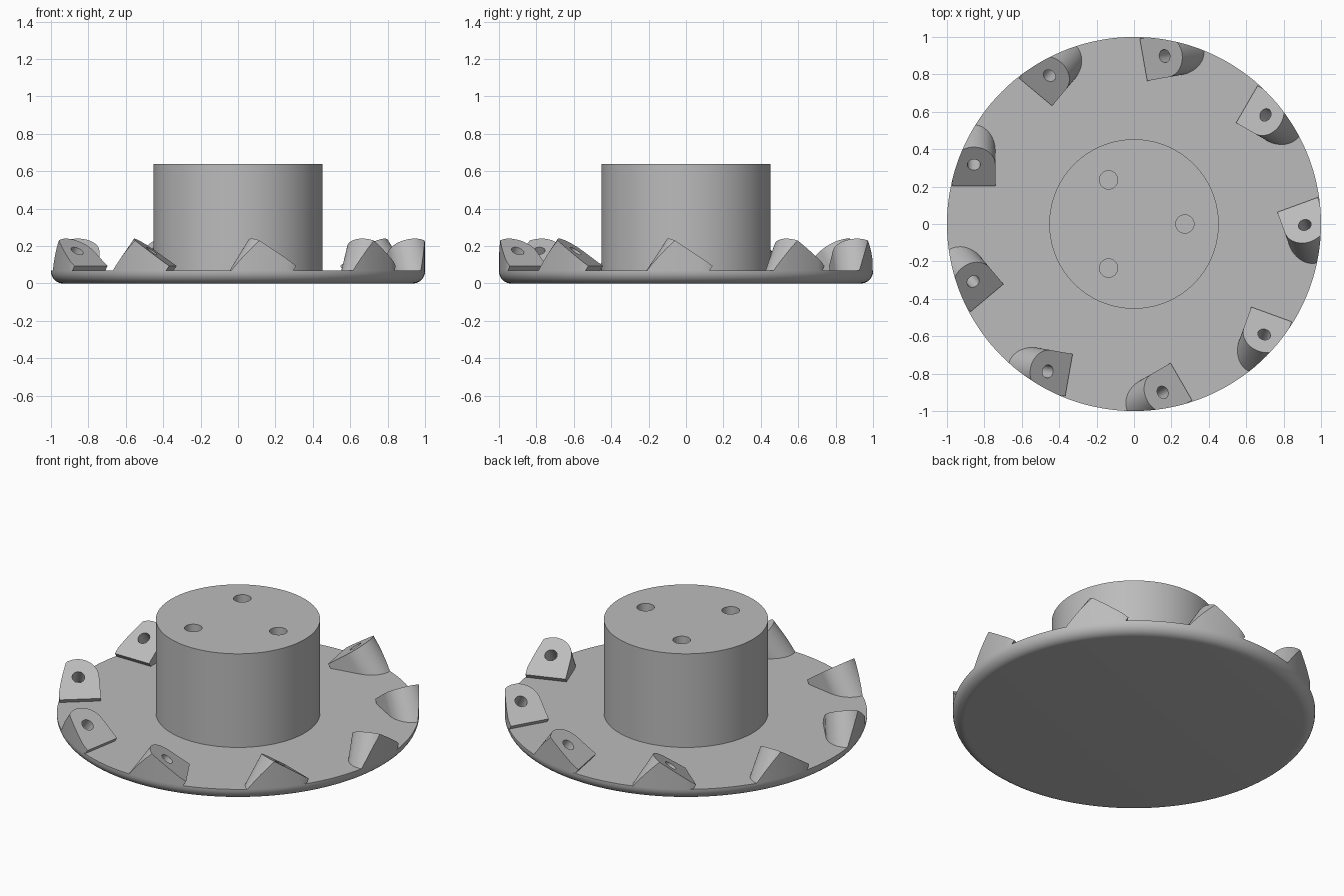
import bpy, bmesh
from math import sin, cos, pi, radians
from mathutils import Matrix, Vector

if "Cube" in bpy.data.objects:
    bpy.data.objects.remove(bpy.data.objects["Cube"])

SEGS = 144
LUGS = 9
DISC_TOP = 0.07
HUB_TOP = 0.64

grey = bpy.data.materials.new("machined grey")
grey.use_nodes = True
colour = (0.5, 0.5, 0.5, 1)
grey.diffuse_color = colour
grey.node_tree.nodes["Principled BSDF"].inputs["Base Color"].default_value = colour


def make_object(name, bm):
    bmesh.ops.recalc_face_normals(bm, faces=bm.faces)
    mesh = bpy.data.meshes.new(name)
    bm.to_mesh(mesh)
    bm.free()
    mesh.materials.append(grey)
    obj = bpy.data.objects.new(name, mesh)
    bpy.context.collection.objects.link(obj)
    return obj


def activate(obj):
    bpy.ops.object.select_all(action='DESELECT')
    obj.select_set(True)
    bpy.context.view_layer.objects.active = obj


def cylinder(name, radius, low, high, segs, frame=Matrix()):
    bm = bmesh.new()
    bmesh.ops.create_cone(bm, cap_ends=True, segments=segs, radius1=radius, radius2=radius,
                          depth=high - low,
                          matrix=frame @ Matrix.Translation((0, 0, (low + high) / 2)))
    return make_object(name, bm)


def cut(obj, cutter, operation):
    cutter.hide_render = True
    activate(obj)
    mod = obj.modifiers.new("cut", 'BOOLEAN')
    mod.operation = operation
    mod.solver = 'EXACT'
    mod.object = cutter
    bpy.ops.object.modifier_apply(modifier=mod.name)
    bpy.data.objects.remove(cutter)


def smooth(obj):
    activate(obj)
    bpy.ops.object.shade_smooth_by_angle(angle=radians(30))


# Flanged disc with rounded lower rim and central hub, turned from one profile
fillet = 0.065
profile = [(0, 0)]
for i in range(9):
    a = i / 8 * pi / 2
    profile.append((1 - fillet + fillet * sin(a), fillet - fillet * cos(a)))
profile += [(1, DISC_TOP), (0.453, DISC_TOP), (0.453, HUB_TOP), (0, HUB_TOP)]
bm = bmesh.new()
verts = [bm.verts.new((r, 0, z)) for r, z in profile]
edges = [bm.edges.new(pair) for pair in zip(verts, verts[1:])]
bmesh.ops.spin(bm, geom=verts + edges, cent=(0, 0, 0), axis=(0, 0, 1),
               angle=2 * pi, steps=SEGS, use_duplicate=False)
bmesh.ops.remove_doubles(bm, verts=bm.verts, dist=0.0001)
body = make_object("disc_and_hub", bm)

# Three blind bolt holes in the hub
for i in range(3):
    frame = Matrix.Rotation(i * 2 * pi / 3, 4, 'Z') @ Matrix.Translation((0.272, 0, 0))
    cut(body, cylinder("bolt_hole", 0.049, HUB_TOP - 0.2, HUB_TOP + 0.1, 32, frame), 'DIFFERENCE')
smooth(body)

# Tilted frame of a lug: uphill, across and face-normal axes around its screw hole
turn, tilt = radians(20), radians(35)
across = Vector((cos(turn), sin(turn), 0))
uphill = Vector((sin(turn) * cos(tilt), -cos(turn) * cos(tilt), sin(tilt)))
axes = Matrix((uphill, across, uphill.cross(across))).transposed().to_4x4()
lug_frame = Matrix.Translation((0.913, -0.005, 0.174)) @ axes

# Lug: a round-ended block driven into the disc at a slant
half = 0.115
outline = [(-0.14, -half)]
for i in range(25):
    a = -pi / 2 + i / 24 * pi
    outline.append((half * cos(a), half * sin(a)))
outline.append((-0.14, half))
bm = bmesh.new()
face = bm.faces.new([bm.verts.new((x, y, 0)) for x, y in outline])
wall = bmesh.ops.extrude_face_region(bm, geom=[face])["geom"]
bmesh.ops.translate(bm, vec=(0, 0, -0.3), verts=[g for g in wall if isinstance(g, bmesh.types.BMVert)])
bm.transform(lug_frame)
lug = make_object("cutter_lug_1", bm)
cut(lug, cylinder("rim_trim", 1, fillet, 0.5, SEGS), 'INTERSECT')
cut(lug, cylinder("screw_hole", 0.035, -0.11, 0.1, 24, lug_frame), 'DIFFERENCE')
smooth(lug)

# Repeat the lug around the rim
for i in range(1, LUGS):
    copy = lug.copy()
    copy.data = lug.data.copy()
    copy.name = f"cutter_lug_{i + 1}"
    copy.rotation_euler.z = i * 2 * pi / LUGS
    bpy.context.collection.objects.link(copy)
